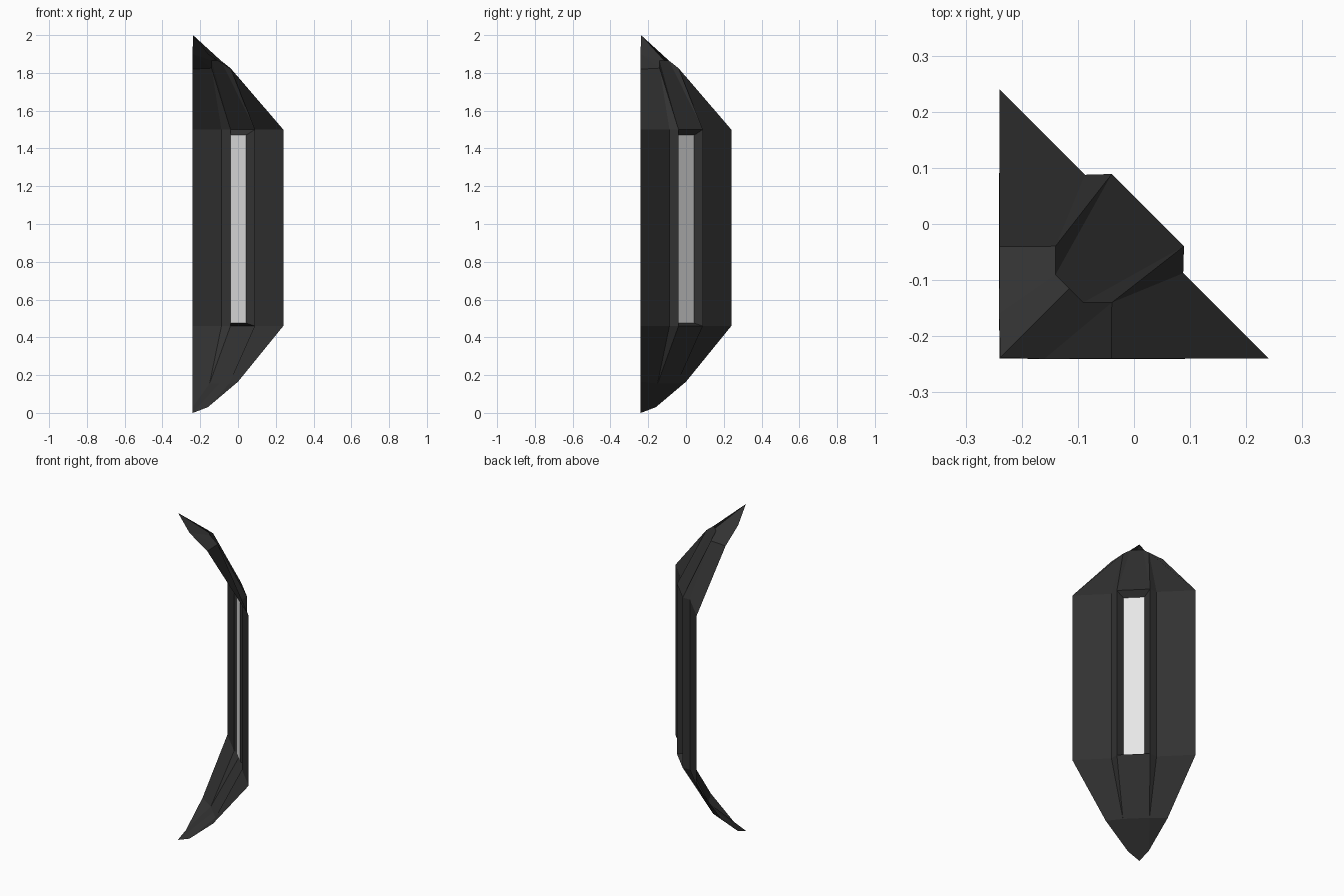
import bpy, bmesh, math

if "Cube" in bpy.data.objects:
    bpy.data.objects.remove(bpy.data.objects["Cube"])


def material(name, value):
    m = bpy.data.materials.new(name)
    m.diffuse_color = (value, value, value, 1)
    m.use_nodes = True
    m.node_tree.nodes["Principled BSDF"].inputs["Base Color"].default_value = m.diffuse_color
    return m


dark = material("charcoal metal", 0.032)
glow = material("lamp white", 0.8)


def part(name, points, faces, mat):
    """Half sheet in local (sideways, outward, up), mirrored across the corner diagonal."""
    bm = bmesh.new()
    verts = {k: bm.verts.new(p) for k, p in points.items()}
    for f in faces:
        bm.faces.new([verts[k] for k in f.split()])
    used = [v for v in bm.verts if not v.link_faces]
    bmesh.ops.delete(bm, geom=used, context='VERTS')
    mesh = bpy.data.meshes.new(name)
    bm.to_mesh(mesh)
    bm.free()
    mesh.materials.append(mat)
    ob = bpy.data.objects.new(name, mesh)
    bpy.context.collection.objects.link(ob)
    ob.rotation_euler.z = -math.pi / 4
    mod = ob.modifiers.new("mirror", 'MIRROR')
    mod.use_axis = (True, False, False)
    mod.use_clip = True
    return ob


# Shared cross-section: wing tip, rail foot, rail ridge, lamp edge, centre
LOW, HIGH, LAMP_LOW, LAMP_HIGH = 0.46, 1.50, 0.475, 1.47
section = {
    "wing": (0.339, 0), "foot": (0.124, 0), "ridge": (0.091, 0.035), "mid": (0, 0.035),
}
lamp_section = {"lamp": (0.058, 0.002), "lampmid": (0, 0.002)}
pts = {}
for tag, z, zl in (("0", LOW, LAMP_LOW), ("1", HIGH, LAMP_HIGH)):
    for k, (s, d) in section.items():
        pts[k + tag] = (s, d, z)
    for k, (s, d) in lamp_section.items():
        pts[k + tag] = (s, d, zl)

# Flat side wings
part("side_wings", pts, ["wing0 wing1 foot1 foot0"], dark)

# V-shaped rails beside the lamp, with sloped sill and lintel
part("lamp_frame", pts, [
    "foot0 foot1 ridge1 ridge0",
    "ridge0 ridge1 lamp1 lamp0",
    "ridge1 mid1 lampmid1 lamp1",
    "ridge0 lamp0 lampmid0 mid0",
], dark)

# Pale lamp strip
part("lamp_strip", pts, ["lamp0 lamp1 lampmid1 lampmid0"], glow)

# Upper hood sweeping back to a sharp point in the corner
hood = dict(pts)
hood.update({
    "shoulder": (0.141, -0.198, 1.82), "brow": (0.071, -0.127, 1.825),
    "crown": (0.035, -0.163, 1.865), "crownmid": (0, -0.163, 1.865),
    "neck": (0.057, -0.283, 1.90), "tip": (0, -0.337, 2.0),
})
part("upper_hood", hood, [
    "wing1 shoulder brow foot1",
    "foot1 brow ridge1",
    "ridge1 brow crown",
    "ridge1 crown crownmid mid1",
    "shoulder neck brow",
    "brow neck crown",
    "crown neck tip crownmid",
], dark)

# Lower keel sweeping back to the foot in the corner
keel = dict(pts)
keel.update({
    "hip": (0.170, -0.170, 0.165), "knee": (0.073, -0.140, 0.155),
    "kneemid": (0, -0.140, 0.155), "heel": (0.057, -0.283, 0.03),
    "toe": (0, -0.339, 0.0),
})
part("lower_keel", keel, [
    "wing0 foot0 knee hip",
    "foot0 ridge0 knee",
    "ridge0 mid0 kneemid knee",
    "hip knee heel",
    "knee kneemid toe heel",
], dark)
